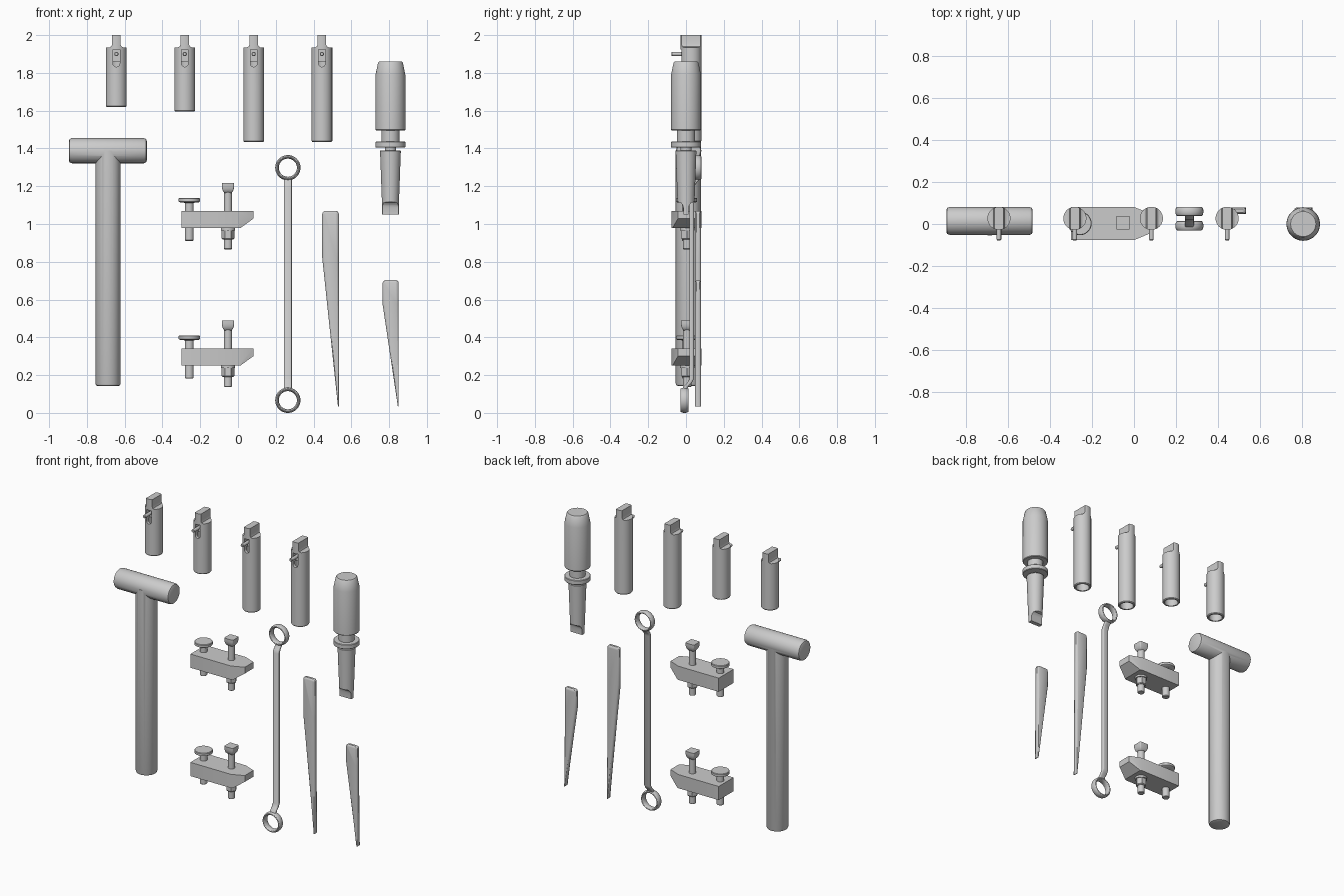
import bpy, bmesh
from math import sin, cos, pi, radians

if "Cube" in bpy.data.objects:
    bpy.data.objects.remove(bpy.data.objects["Cube"])


def loft(name, rings, closed=False):
    """Skin a list of equal-length point rings; cap the ends unless closed."""
    bm = bmesh.new()
    vs = [[bm.verts.new(p) for p in r] for r in rings]
    n = len(rings[0])
    pairs = list(zip(vs, vs[1:])) + ([(vs[-1], vs[0])] if closed else [])
    for a, b in pairs:
        for i in range(n):
            j = (i + 1) % n
            bm.faces.new((a[i], a[j], b[j], b[i]))
    if not closed:
        bm.faces.new(vs[0])
        bm.faces.new(vs[-1])
    bmesh.ops.recalc_face_normals(bm, faces=bm.faces)
    me = bpy.data.meshes.new(name)
    bm.to_mesh(me)
    bm.free()
    ob = bpy.data.objects.new(name, me)
    bpy.context.collection.objects.link(ob)
    return ob


def place(axis, a, b, t):
    return {'X': (t, a, b), 'Y': (a, t, b), 'Z': (a, b, t)}[axis]


def lathe(name, prof, center=(0, 0, 0), axis='Z', seg=48, closed=False):
    """Turn (radius, position) points about an axis through center."""
    rings = []
    for r, t in prof:
        ring = []
        for i in range(seg):
            w = 2 * pi * i / seg
            p = place(axis, r * cos(w), r * sin(w), t)
            ring.append([p[k] + center[k] for k in range(3)])
        rings.append(ring)
    return loft(name, rings, closed)


def prism(name, pts, axis, lo, hi):
    return loft(name, [[place(axis, a, b, t) for a, b in pts] for t in (lo, hi)])


def bake(ob):
    dg = bpy.context.evaluated_depsgraph_get()
    me = bpy.data.meshes.new_from_object(ob.evaluated_get(dg))
    ob.modifiers.clear()
    ob.data = me


def boolean(ob, tool, op):
    m = ob.modifiers.new("bool", 'BOOLEAN')
    m.object, m.operation, m.solver = tool, op, 'EXACT'
    bake(ob)
    bpy.data.objects.remove(tool)


def bevel(ob, width, segs=3):
    m = ob.modifiers.new("bevel", 'BEVEL')
    m.width, m.segments, m.limit_method = width, segs, 'ANGLE'
    bake(ob)


# Taper sleeves with flat tang, bore, slot and ejector pin
def sleeve(i, x, z0):
    y = 0.027
    ob = lathe(f"sleeve_{i}", [(.051, z0), (.055, z0 + .005), (.055, 2)], (x, y, 0))
    half = [(.022, 2.0), (.022, 1.952), (.026, 1.941), (.036, 1.935), (.08, 1.935), (.08, z0 - .1)]
    side = [(x + a, b) for a, b in half] + [(x - a, b) for a, b in reversed(half)]
    boolean(ob, prism("tang_cut", side, 'Y', -.2, .2), 'INTERSECT')
    bore = lathe("bore_cut", [(.042, z0 - .01), (.035, 1.86)], (x, y, 0))
    boolean(ob, bore, 'DIFFERENCE')
    slot = [(x - .018 * cos(pi * k / 12), 1.85 - .018 * sin(pi * k / 12)) for k in range(13)]
    slot += [(x + .018, 1.925), (x - .018, 1.925)]
    boolean(ob, prism("slot_cut", slot, 'Y', -.1, .01), 'DIFFERENCE')
    lathe(f"sleeve_pin_{i}", [(.008, -.078), (.011, -.074), (.011, .03)],
          (x, 0, 1.9), 'Y', 20)


for i, (x, z0) in enumerate([(-.644, 1.62), (-.282, 1.595), (.083, 1.435), (.444, 1.435)]):
    sleeve(i + 1, x, z0)

# Mallet: handle joined to cross head
R = .0665
mallet = lathe("mallet", [(.054, .142), (.063, .146), (R, .155), (R, 1.388)], (-.688, .012, 0))
head = lathe("mallet_head", [(.052, -.206), (.062, -.202), (R, -.19),
                             (R, .19), (.062, .202), (.052, .206)], (-.689, .0145, 1.388), 'X')
boolean(mallet, head, 'UNION')


# Strap clamps with thumb screw, square-headed bolt and nut
def rounded_square(cx, cy, z, h, r):
    pts = []
    for q in range(4):
        sx, sy = [(1, 1), (-1, 1), (-1, -1), (1, -1)][q]
        for k in range(4):
            w = pi / 2 * (q + k / 3)
            pts.append((cx + sx * (h - r) + r * cos(w), cy + sy * (h - r) + r * sin(w), z))
    return pts


def clamp(i, dz):
    body = prism(f"clamp_body_{i}", [(-.3, 1.07 + dz), (.081, 1.07 + dz), (.081, 1.028 + dz),
                                     (.012, .978 + dz), (-.3, .978 + dz)], 'Y', -.2, .2)
    plan = [(-.4, -.077), (0, -.077), (.081, -.043), (.1, -.035),
            (.1, .041), (.081, .049), (0, .081), (-.4, .081)]
    boolean(body, prism("plan_cut", plan, 'Z', 0, 2), 'INTERSECT')
    lathe(f"clamp_thumb_screw_{i}", [(.02, .911), (.023, .914), (.023, 1.112), (.05, 1.115),
                                     (.056, 1.119), (.056, 1.134), (.053, 1.138)], (-.258, .003, dz))
    x, y = -.053, .006
    lathe(f"clamp_bolt_{i}", [(.019, .866), (.022, .869), (.022, 1.18)], (x, y, dz))
    loft(f"clamp_bolt_head_{i}", [rounded_square(x, y, z + dz, h, .007) for z, h in
         [(1.163, .016), (1.167, .021), (1.175, .027), (1.187, .031), (1.2, .033), (1.217, .033)]])
    lathe(f"clamp_washer_{i}", [(.038, .965), (.038, .98)], (x, y, dz))
    lathe(f"clamp_nut_{i}", [(.029, .918), (.034, .923), (.034, .967)], (x, y, dz), seg=6)


clamp(1, 0)
clamp(2, -.728)

# Double ring spanner: rounded rings and a cranked bar
ring = [(.0575 + (.0095 * cos(w)), .022 * sin(w)) for w in [2 * pi * k / 16 for k in range(16)]]
lathe("spanner_ring_top", ring, (.264, .06, 1.298), 'Y', 48, True)
lathe("spanner_ring_bottom", ring, (.264, -.008, .067), 'Y', 48, True)
path = [(-.006, .12), (.0, .14), (.018, .158), (.03, .18), (.03, 1.19), (.04, 1.213), (.054, 1.228), (.06, 1.245)]
bar = prism("spanner_bar", [(a - .012, b) for a, b in path] +
            [(a + .012, b) for a, b in reversed(path)], 'X', .243, .285)
bevel(bar, .007)


# Drift keys: tapering blades with eased edges
def drift(name, xl, xr, top, knee, tip):
    w = xr - xl
    rows = [(top - .018 * (1 - cos(a)), xl + .018 * (1 - sin(a)), xr - .018 * (1 - sin(a)))
            for a in [pi / 2 * k / 6 for k in range(7)]]
    rows += [(knee, xl, xr), (tip, xr - .005, xr)]
    rings = []
    for y, s in [(.048, .72), (.051, .9), (.056, 1), (.071, 1), (.076, .9), (.079, .72)]:
        rows_s = [(z if s == 1 else min(z, top - w * (1 - s) / 2 - .0003 * k),
                   (a + b) / 2 - s * (b - a) / 2, (a + b) / 2 + s * (b - a) / 2)
                  for k, (z, a, b) in reversed(list(enumerate(rows)))]
        rings.append([(b, y, z) for z, a, b in rows_s] + [(a, y, z) for z, a, b in reversed(rows_s)])
    loft(name, rings)


drift("drift_key_long", .446, .534, 1.07, .82, .035)
drift("drift_key_short", .765, .851, .703, .578, .035)

# Taper shank chuck with a flat tang at the lower end
chuck = lathe("chuck", [(.045, 1.05), (.045, 1.113), (.055, 1.387), (.052, 1.39), (.03, 1.39),
                        (.03, 1.405), (.077, 1.405), (.08, 1.408), (.08, 1.433), (.077, 1.436),
                        (.048, 1.436), (.048, 1.495), (.076, 1.495), (.079, 1.499), (.079, 1.79),
                        (.066, 1.853), (.06, 1.86)], (.807, 0, 0), seg=64)
half = [(.014, 1.0), (.014, 1.085), (.018, 1.1), (.028, 1.113), (.05, 1.119), (.2, 1.119), (.2, 2)]
boolean(chuck, prism("shank_cut", half + [(-a, b) for a, b in reversed(half)], 'X', .5, 1.1), 'INTERSECT')

# Smooth curved walls, keep hard edges
bpy.ops.object.select_all(action='SELECT')
bpy.context.view_layer.objects.active = chuck
bpy.ops.object.shade_smooth_by_angle(angle=radians(32))
